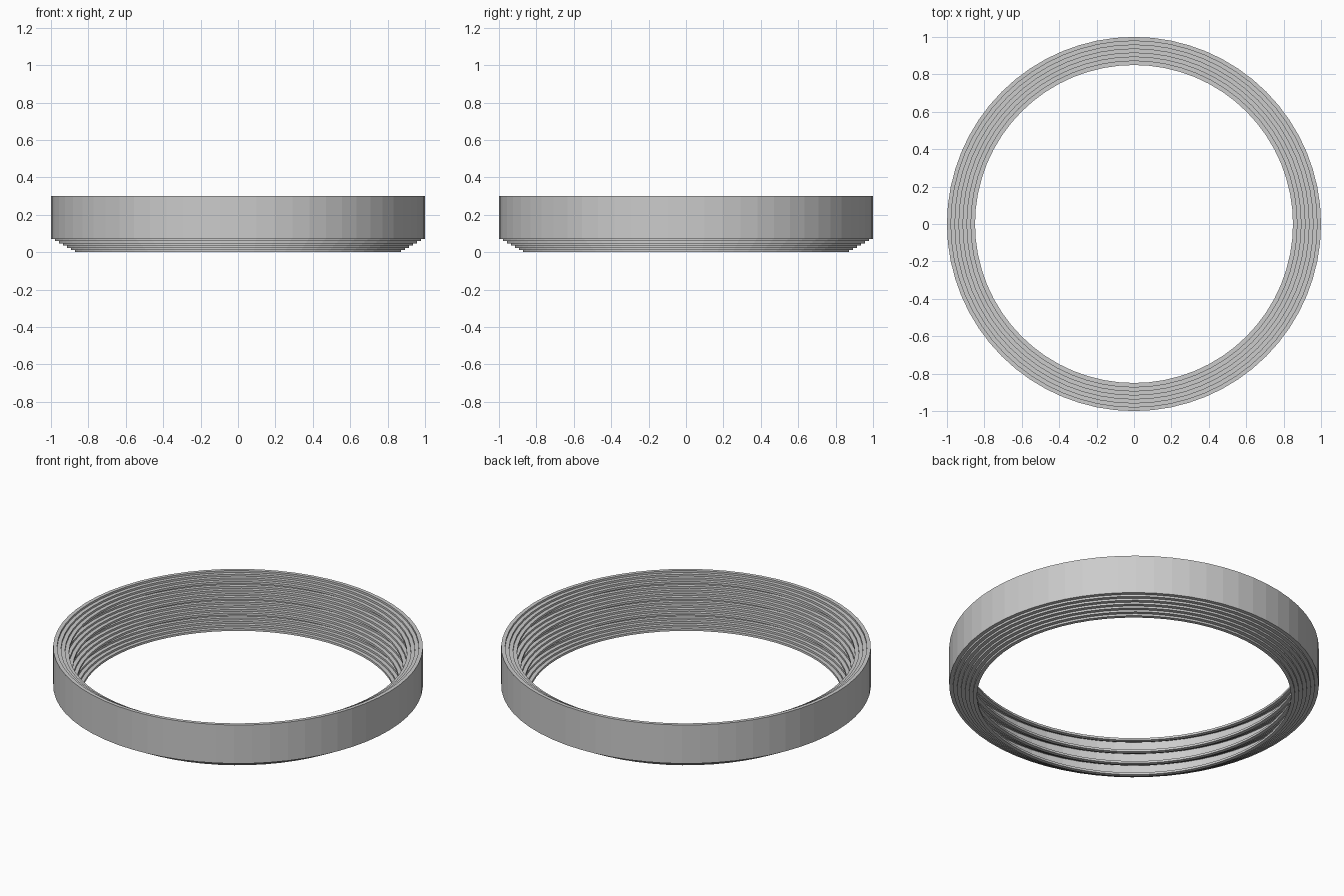
import bpy, bmesh, math

if "Cube" in bpy.data.objects:
    bpy.data.objects.remove(bpy.data.objects["Cube"])

SEG = 64                # sides around the ring
STEPS = 7               # stair steps from bore to rim
R_IN, R_OUT = 0.85, 1.0
DR = (R_OUT - R_IN) / STEPS
RISE = 0.07 / (STEPS - 1)
THICK = 0.013           # thickness of each stepped shelf
STARTS = [0, 1, 2, 3]   # innermost step of each shelf, bottom to top
PITCH = (0.3 - 0.07 - THICK) / (len(STARTS) - 1)


def stairs(z, first, last):
    """Stepped line climbing outwards."""
    pts = []
    for i in range(first, last):
        h = z + i * RISE
        pts += [(R_IN + i * DR, h), (R_IN + (i + 1) * DR, h)]
    return pts


# closed cross-section: outer wall with thin inward stepped shelves
profile = []
top = len(STARTS) - 1
for k in range(top, -1, -1):
    base = k * PITCH
    profile += reversed(stairs(base + THICK, STARTS[k], STEPS if k == top else STEPS - 1))
    profile += stairs(base, STARTS[k], STEPS if k == 0 else STEPS - 1)

# revolve the cross-section around z
bm = bmesh.new()
rings = []
for s in range(SEG):
    a = 2 * math.pi * s / SEG
    rings.append([bm.verts.new((r * math.cos(a), r * math.sin(a), z))
                  for r, z in profile])
n = len(profile)
for s in range(SEG):
    a, b = rings[s], rings[(s + 1) % SEG]
    for i in range(n):
        j = (i + 1) % n
        bm.faces.new((a[i], b[i], b[j], a[j]))
bmesh.ops.recalc_face_normals(bm, faces=bm.faces)

mesh = bpy.data.meshes.new("stepped_ring")
bm.to_mesh(mesh)
bm.free()
ring = bpy.data.objects.new("stepped_ring", mesh)
bpy.context.collection.objects.link(ring)
